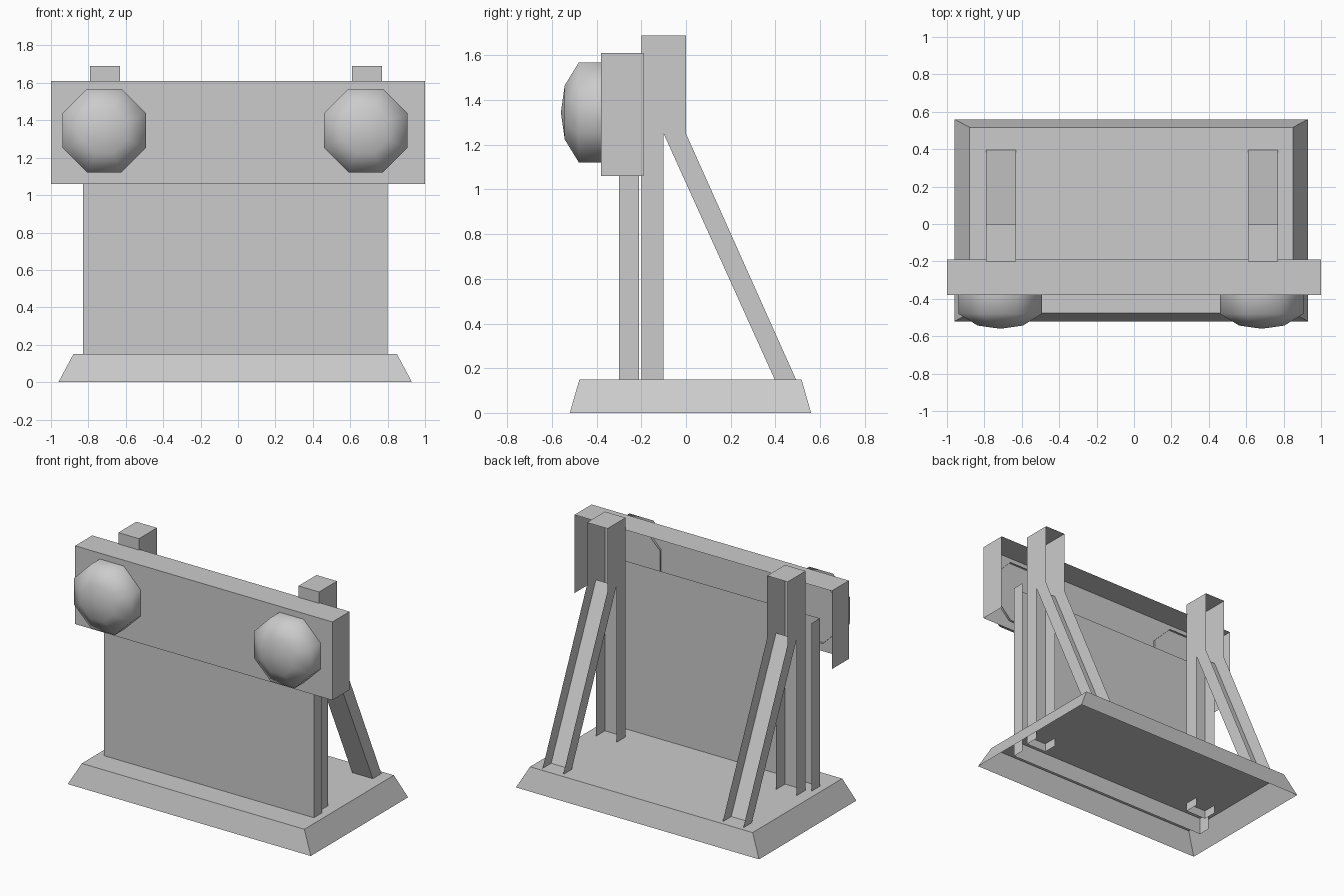
import bpy, bmesh, math
from mathutils import Vector

if "Cube" in bpy.data.objects:
    bpy.data.objects.remove(bpy.data.objects["Cube"])

GREY = (0.6, 0.6, 0.6, 1)
grey = bpy.data.materials.new("plain grey")
grey.use_nodes = True
grey.diffuse_color = GREY
grey.node_tree.nodes["Principled BSDF"].inputs["Base Color"].default_value = GREY


def finish(name, bm, smooth=False):
    mesh = bpy.data.meshes.new(name)
    bm.to_mesh(mesh)
    bm.free()
    mesh.materials.append(grey)
    for p in mesh.polygons:
        p.use_smooth = smooth
    obj = bpy.data.objects.new(name, mesh)
    bpy.context.collection.objects.link(obj)
    return obj


def open_box(x, y, z, open_sides, top_inset=(0, 0)):
    """Box shell between ranges; faces towards open_sides are left out."""
    bm = bmesh.new()
    bmesh.ops.create_cube(bm, size=1)
    drop = [f for f in bm.faces
            if any(f.normal.dot(Vector(d)) > 0.9 for d in open_sides)]
    bmesh.ops.delete(bm, geom=drop, context='FACES')
    for v in bm.verts:
        sx, sy, top = v.co.x > 0, v.co.y > 0, v.co.z > 0
        inx, iny = top_inset if top else (0, 0)
        v.co = (x[sx] + (-inx if sx else inx),
                y[sy] + (-iny if sy else iny), z[top])
    return bm


BACK, DOWN, UP = (0, 1, 0), (0, 0, -1), (0, 0, 1)

# Flared base, hollow underneath
finish("base", open_box((-0.96, 0.93), (-0.52, 0.56), (0, 0.15), [DOWN], (0.08, 0.043)))

# Tall front panel: face and two returns
finish("front_panel", open_box((-0.83, 0.80), (-0.30, -0.21), (0.03, 1.33), [BACK, DOWN, UP]))

# Header box, hollow from behind and below
finish("header", open_box((-1, 1), (-0.38, -0.19), (1.06, 1.61), [BACK, DOWN]))


def post(name, x0, x1):
    """Channel post with a wide head and a sloping channel brace."""
    bm = bmesh.new()
    head = [(-0.2, 1.69), (0, 1.69), (0, 1.25), (-0.1, 1.25), (-0.2, 1.25)]
    shaft = [(-0.2, 1.25), (-0.1, 1.25), (-0.1, 0.09), (-0.2, 0.09)]
    brace = [(-0.1, 1.25), (0, 1.25), (0.51, 0.11), (0.415, 0.11)]
    for x in (x0, x1):
        for outline in (head, shaft, brace):
            pts = outline if x == x0 else outline[::-1]
            bm.faces.new([bm.verts.new((x, y, z)) for y, z in pts])
    # webs: head top, post front, brace underside
    for (ya, za), (yb, zb) in ((head[1], head[0]), (head[0], shaft[3]), (brace[3], brace[0])):
        bm.faces.new([bm.verts.new(c) for c in
                      ((x0, ya, za), (x1, ya, za), (x1, yb, zb), (x0, yb, zb))])
    bmesh.ops.remove_doubles(bm, verts=bm.verts, dist=0.0005)
    finish(name, bm)


def lamp(name, cx):
    """Eight-sided dome with a straight rim."""
    bm = bmesh.new()
    radius = 0.2235 / math.cos(math.pi / 8)
    rings = []
    for scale, y in ((1, -0.365), (1, -0.48), (0.54, -0.543)):
        rings.append([bm.verts.new((cx + radius * scale * math.cos(a), y,
                                    1.345 + radius * scale * math.sin(a)))
                      for a in [(i + 0.5) * math.pi / 4 for i in range(8)]])
    tip = bm.verts.new((cx, -0.56, 1.345))
    for i in range(8):
        j = (i + 1) % 8
        for a, b in zip(rings, rings[1:]):
            bm.faces.new((a[i], a[j], b[j], b[i]))
        bm.faces.new((rings[-1][i], rings[-1][j], tip))
    bmesh.ops.recalc_face_normals(bm, faces=bm.faces)
    if sum(f.normal.y for f in bm.faces) > 0:
        bmesh.ops.reverse_faces(bm, faces=bm.faces)
    finish(name, bm, smooth=True)


for side, px, lx in (("right", -0.71, -0.715), ("left", 0.69, 0.683)):
    post(side + "_post", px - 0.08, px + 0.08)
    lamp(side + "_lamp", lx)
